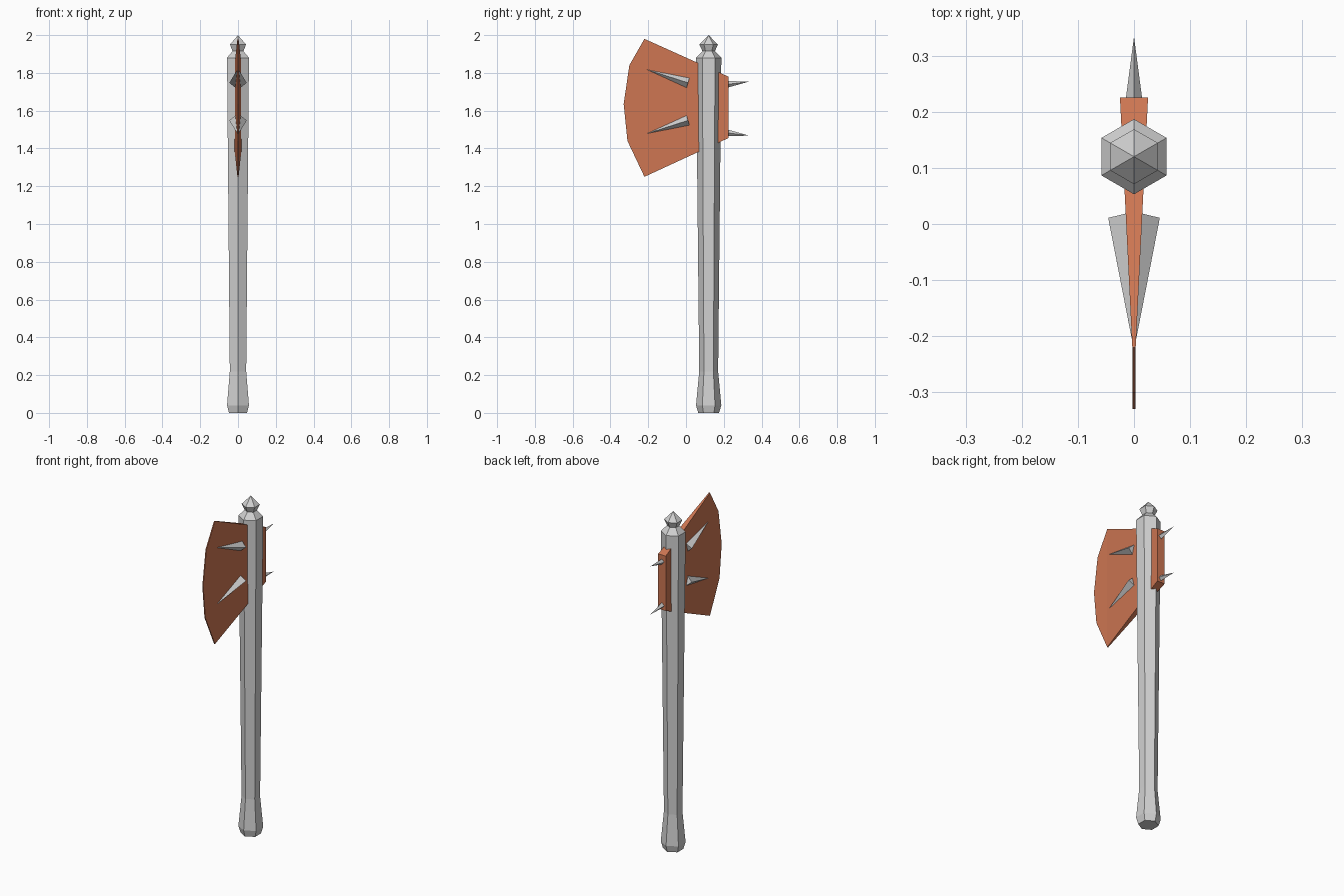
import bpy, bmesh, math

cube = bpy.data.objects.get("Cube")
if cube:
    bpy.data.objects.remove(cube)


def material(name, color):
    mat = bpy.data.materials.new(name)
    mat.use_nodes = True
    mat.diffuse_color = color
    mat.node_tree.nodes["Principled BSDF"].inputs["Base Color"].default_value = color
    return mat


steel = material("pale_grey", (0.64, 0.64, 0.64, 1))
copper = material("copper_orange", (0.61, 0.18, 0.085, 1))


def finish(bm, name, mat):
    bmesh.ops.recalc_face_normals(bm, faces=bm.faces)
    mesh = bpy.data.meshes.new(name)
    bm.to_mesh(mesh)
    bm.free()
    mesh.materials.append(mat)
    obj = bpy.data.objects.new(name, mesh)
    bpy.context.collection.objects.link(obj)
    return obj


# Hexagonal handle with a flared pommel and pointed finial: (radius, height)
SHAFT_Y = 0.12
profile = [(0.055, 0), (0.067, 0.04), (0.05, 0.22), (0.067, 1.88),
           (0.033, 1.915), (0.049, 1.95)]
bm = bmesh.new()
rings = []
for r, z in profile:
    angles = [math.radians(90 + 60 * i) for i in range(6)]
    rings.append([bm.verts.new((r * math.cos(a), SHAFT_Y + r * math.sin(a), z))
                  for a in angles])
apex = bm.verts.new((0, SHAFT_Y, 2))
bm.faces.new(rings[0])
for i in range(6):
    j = (i + 1) % 6
    for low, high in zip(rings, rings[1:]):
        bm.faces.new((low[i], low[j], high[j], high[i]))
    bm.faces.new((rings[-1][i], rings[-1][j], apex))
finish(bm, "handle", steel)

# Blade wedge running through the handle to a thick butt: (y, z, half thickness)
outline = [(0.225, 1.78, 0.025), (-0.22, 1.98, 0.003), (-0.30, 1.84, 0.003),
           (-0.33, 1.635, 0.003), (-0.31, 1.44, 0.003), (-0.22, 1.25, 0.003),
           (0.225, 1.455, 0.025)]
bm = bmesh.new()
sides = [[bm.verts.new((s * t, y, z)) for y, z, t in outline] for s in (-1, 1)]
for side in sides:
    bm.faces.new((side[0], side[1], side[5], side[6]))
    bm.faces.new(side[1:6])
for i in range(len(outline)):
    j = (i + 1) % len(outline)
    bm.faces.new((sides[0][i], sides[0][j], sides[1][j], sides[1][i]))
finish(bm, "axe_blade", copper)


# Four-sided spike: diamond base given by its upper and lower (y, z) corners
def spike(name, upper, lower, half_width, tip):
    bm = bmesh.new()
    mid = [(a + b) / 2 for a, b in zip(upper, lower)]
    base = [bm.verts.new(p) for p in ((0, *upper), (half_width, *mid),
                                      (0, *lower), (-half_width, *mid))]
    point = bm.verts.new((0, *tip))
    bm.faces.new(base)
    for i in range(4):
        bm.faces.new((base[i], base[(i + 1) % 4], point))
    finish(bm, name, steel)


# Upper and lower pairs, mirrored about a horizontal plane
def spike_pair(name, center, *shape):
    upper, lower, width, tip = shape
    spike("upper_" + name, *shape)
    flip = lambda p: (p[0], 2 * center - p[1])
    spike("lower_" + name, flip(lower), flip(upper), width, flip(tip))


spike_pair("blade_spike", 1.648, (0.022, 1.785), (0, 1.71), 0.046, (-0.225, 1.823))
spike_pair("back_spike", 1.611, (0.22, 1.757), (0.22, 1.722), 0.015, (0.334, 1.754))
